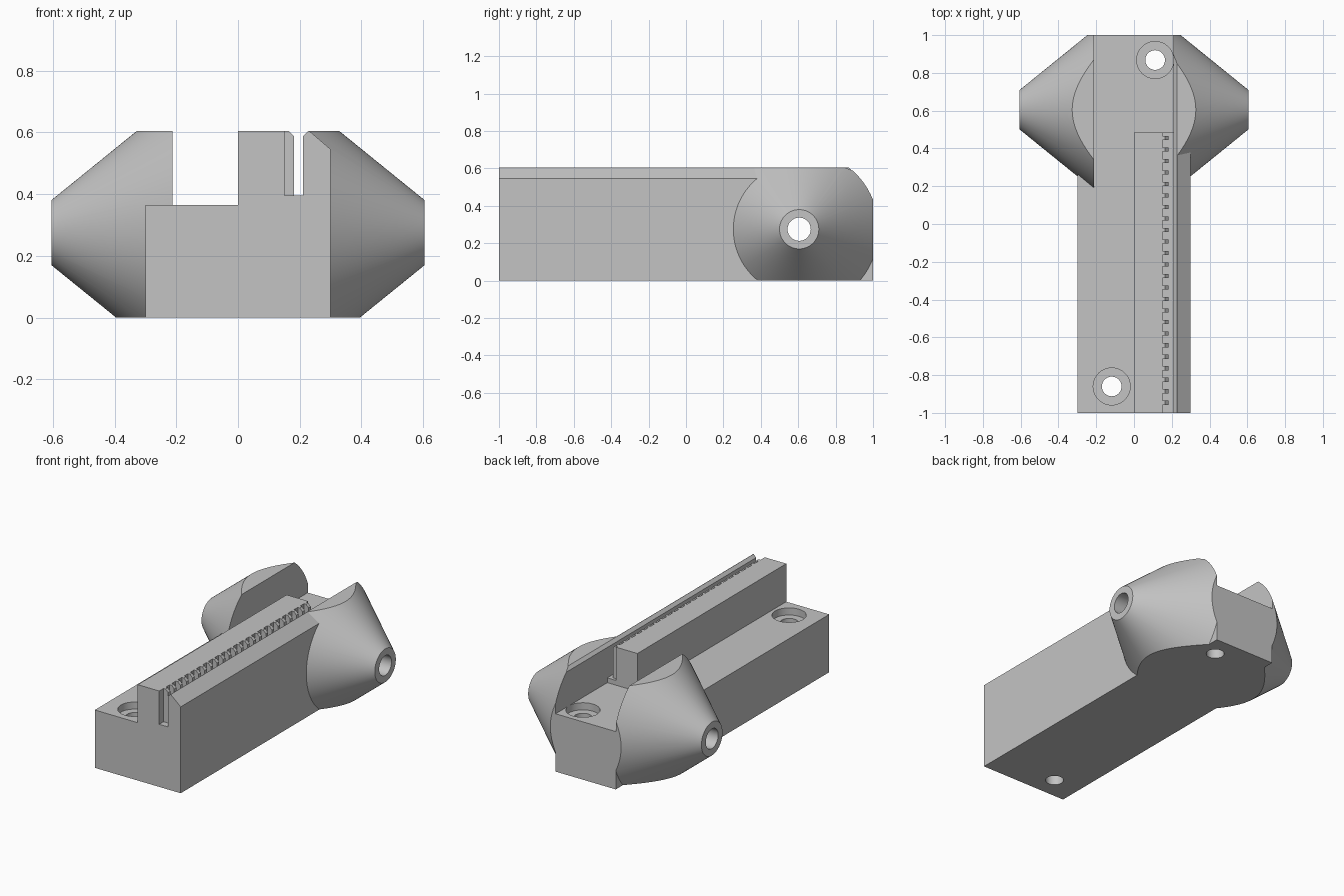
import bpy, bmesh, math
from mathutils import Matrix, Vector

cube = bpy.data.objects.get("Cube")
if cube:
    bpy.data.objects.remove(cube)

grey = bpy.data.materials.new("plain_grey")
grey.use_nodes = True
colour = (0.55, 0.55, 0.55, 1)
grey.diffuse_color = colour
grey.node_tree.nodes["Principled BSDF"].inputs["Base Color"].default_value = colour


def make(name, bm):
    bmesh.ops.recalc_face_normals(bm, faces=bm.faces)
    mesh = bpy.data.meshes.new(name)
    bm.to_mesh(mesh)
    bm.free()
    mesh.materials.append(grey)
    obj = bpy.data.objects.new(name, mesh)
    bpy.context.collection.objects.link(obj)
    return obj


def extrude(name, profile, y0, y1):
    """Closed (x, z) profile swept along y."""
    bm = bmesh.new()
    face = bm.faces.new([bm.verts.new((x, y0, z)) for x, z in profile])
    moved = bmesh.ops.extrude_face_region(bm, geom=[face])["geom"]
    verts = [g for g in moved if isinstance(g, bmesh.types.BMVert)]
    bmesh.ops.translate(bm, verts=verts, vec=(0, y1 - y0, 0))
    return make(name, bm)


def box(name, x0, x1, y0, y1, z0, z1):
    return extrude(name, [(x0, z0), (x1, z0), (x1, z1), (x0, z1)], y0, y1)


def lathe(name, profile, origin, axis, steps):
    """(distance, radius) profile turned around an axis, with capped ends."""
    bm = bmesh.new()
    turn = Vector((0, 0, 1)).rotation_difference(Vector(axis)).to_matrix().to_4x4()
    rings = []
    for d, r in profile:
        rings.append([bm.verts.new((r * math.cos(a), r * math.sin(a), d))
                      for a in (math.tau * i / steps for i in range(steps))])
    for low, high in zip(rings, rings[1:]):
        for i in range(steps):
            j = (i + 1) % steps
            bm.faces.new((low[i], low[j], high[j], high[i]))
    bm.faces.new(rings[0])
    bm.faces.new(rings[-1])
    bm.transform(Matrix.Translation(origin) @ turn)
    return make(name, bm)


def boolean(target, tool, operation):
    tool.hide_render = True
    mod = target.modifiers.new(operation.lower(), "BOOLEAN")
    mod.operation, mod.solver, mod.object = operation, "EXACT", tool
    bpy.context.view_layer.objects.active = target
    bpy.ops.object.modifier_apply(modifier=mod.name)
    bpy.data.objects.remove(tool)


TOP, FLOOR, SLOT_FLOOR = 0.605, 0.365, 0.395
HUB_Y, HUB_Z = 0.605, 0.275

# Long body with a chamfered outer edge, and a narrower rear block
body = extrude("clamp_body", [(-0.3, 0), (0.3, 0), (0.3, 0.545), (0.23, TOP),
                              (0, TOP), (0, FLOOR), (-0.3, FLOOR)], -1, HUB_Y)
boolean(body, box("rear_block", -0.21, 0.21, 0.5, 1, 0, FLOOR), "UNION")

# Double cone hub, trimmed flat on top, bottom and back
hub = lathe("hub", [(-0.605, 0.105), (-0.205, 0.429), (0.205, 0.429), (0.605, 0.105)],
            (0, HUB_Y, HUB_Z), (1, 0, 0), 128)
boolean(hub, box("hub_trim", -1, 1, -1, 1, 0, TOP), "INTERSECT")
boolean(body, hub, "UNION")

# Open channels above the floor
boolean(body, box("left_channel", -0.213, 0, -1.1, 1.1, FLOOR, 0.8), "DIFFERENCE")
boolean(body, box("rear_channel", -0.1, 0.21, 0.485, 1.1, FLOOR, 0.8), "DIFFERENCE")

# Belt slot with a bevelled outer lip
boolean(body, extrude("belt_slot", [(0.15, SLOT_FLOOR), (0.21, SLOT_FLOOR), (0.21, 0.587),
                                    (0.248, 0.625), (0.15, 0.625)], -1.1, 1.1), "DIFFERENCE")

# Axle hole and two counterbored screw holes
boolean(body, lathe("axle_hole", [(-0.8, 0.062), (0.8, 0.062)],
                    (0, HUB_Y, HUB_Z), (1, 0, 0), 64), "DIFFERENCE")
for x, y in ((0.112, 0.868), (-0.118, -0.86)):
    boolean(body, lathe("screw_hole", [(-0.1, 0.052), (FLOOR - 0.045, 0.052),
                                       (FLOOR - 0.045, 0.098), (FLOOR + 0.02, 0.098)],
                        (x, y, 0), (0, 0, 1), 64), "DIFFERENCE")

# Row of belt teeth along the slot
teeth = extrude("belt_teeth", [(0.15, SLOT_FLOOR), (0.182, SLOT_FLOOR), (0.182, 0.587),
                               (0.164, TOP), (0.15, TOP)], -0.957, -0.935)
row = teeth.modifiers.new("row", "ARRAY")
row.count = 24
row.use_relative_offset = False
row.use_constant_offset = True
row.constant_offset_displace = (0, 0.0609, 0)

# Smooth the round surfaces, keep the edges sharp
bpy.ops.object.select_all(action="DESELECT")
body.select_set(True)
bpy.context.view_layer.objects.active = body
bpy.ops.object.shade_smooth_by_angle(angle=math.radians(25))
